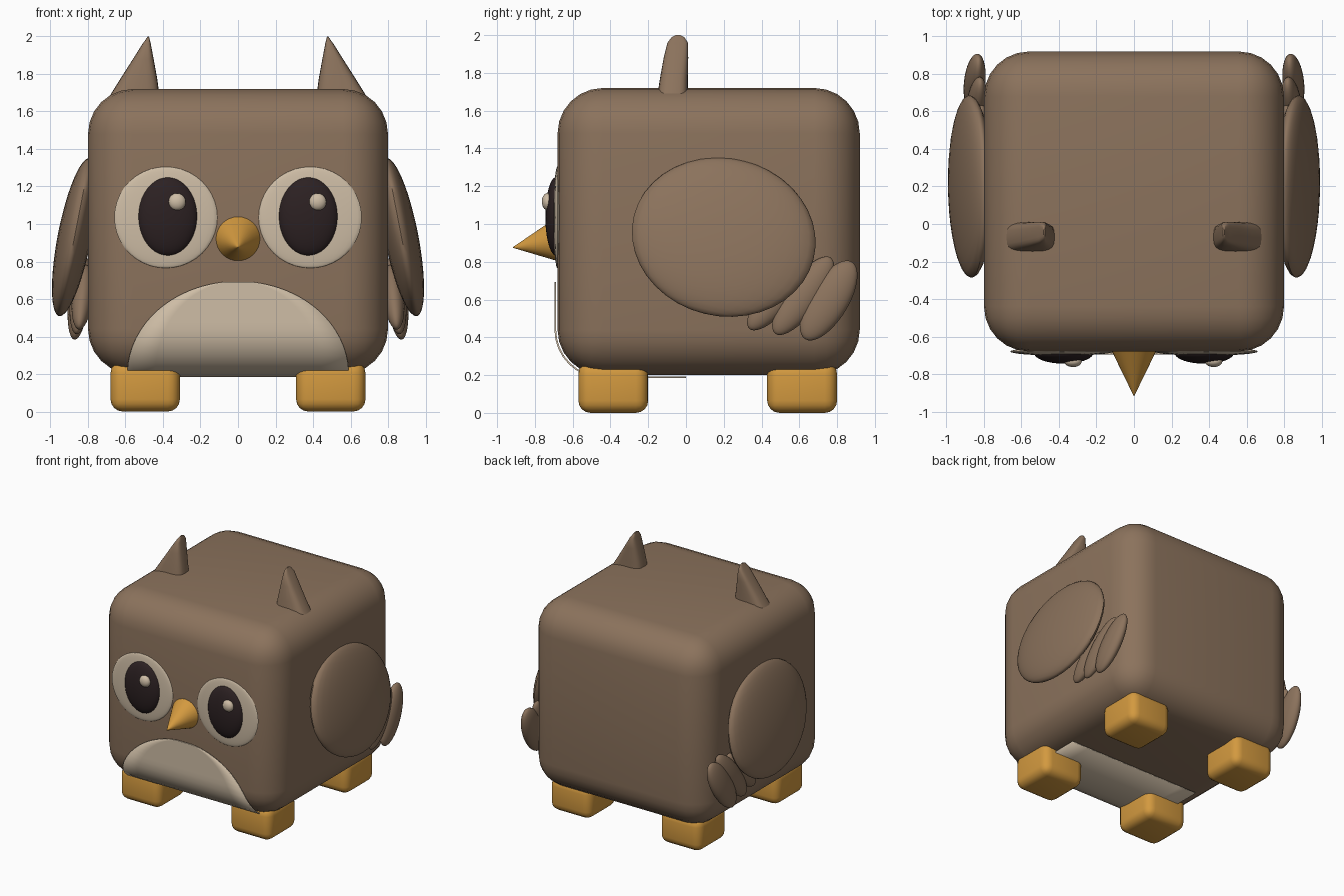
import bpy, bmesh, math
from mathutils import Matrix, Vector, Euler

cube = bpy.data.objects.get("Cube")
if cube:
    bpy.data.objects.remove(cube, do_unlink=True)


def material(name, rgb):
    m = bpy.data.materials.new(name)
    m.use_nodes = True
    m.diffuse_color = (*rgb, 1)
    m.node_tree.nodes["Principled BSDF"].inputs["Base Color"].default_value = (*rgb, 1)
    return m


BROWN = material("brown", (0.26, 0.17, 0.108))
CREAM = material("cream", (0.62, 0.51, 0.38))
ORANGE = material("orange", (0.65, 0.32, 0.05))
DARK = material("dark brown", (0.025, 0.015, 0.016))


def finish(name, bm, mat, angle=50):
    bmesh.ops.recalc_face_normals(bm, faces=bm.faces)
    mesh = bpy.data.meshes.new(name)
    bm.to_mesh(mesh)
    bm.free()
    mesh.materials.append(mat)
    ob = bpy.data.objects.new(name, mesh)
    bpy.context.collection.objects.link(ob)
    bpy.ops.object.select_all(action='DESELECT')
    ob.select_set(True)
    bpy.context.view_layer.objects.active = ob
    bpy.ops.object.shade_smooth_by_angle(angle=math.radians(angle))
    return ob


def rounded_box(name, lo, hi, radius, segments, mat):
    lo, hi = Vector(lo), Vector(hi)
    bm = bmesh.new()
    bmesh.ops.create_cube(bm, size=1, matrix=Matrix.LocRotScale((lo + hi) / 2, None, hi - lo))
    bmesh.ops.bevel(bm, geom=bm.edges[:], offset=radius, segments=segments,
                    profile=0.5, affect='EDGES')
    return finish(name, bm, mat)


def ellipsoid(name, loc, radii, mat, rot=(0, 0, 0)):
    bm = bmesh.new()
    r = Euler([math.radians(a) for a in rot])
    bmesh.ops.create_uvsphere(bm, u_segments=32, v_segments=20, radius=1,
                              matrix=Matrix.LocRotScale(loc, r, radii))
    return finish(name, bm, mat)


def loft(name, rings, mat):
    bm = bmesh.new()
    loops = [[bm.verts.new(p) for p in ring] for ring in rings]
    n = len(loops[0])
    for a, b in zip(loops, loops[1:]):
        for i in range(n):
            j = (i + 1) % n
            bm.faces.new((a[i], a[j], b[j], b[i]))
    bm.faces.new(loops[0])
    bm.faces.new(loops[-1])
    return finish(name, bm, mat)


def tuft_ring(side, x0, x1, y0, y1, z, n=24):
    # Rounded rectangle cross-section
    ring = []
    for i in range(n):
        a = math.tau * i / n
        c, s = math.cos(a), math.sin(a)
        u = math.copysign(abs(c) ** 0.6, c)
        v = math.copysign(abs(s) ** 0.6, s)
        ring.append((side * ((x0 + x1) / 2 + u * (x1 - x0) / 2),
                     (y0 + y1) / 2 + v * (y1 - y0) / 2, z))
    return ring


# Body
FRONT, BOTTOM, ROUND = -0.68, 0.2, 0.24
rounded_box("body", (-0.8, FRONT, BOTTOM), (0.8, 0.92, 1.72), ROUND, 6, BROWN)

# Belly patch: follows the front face, the lower rounding and the underside
lift = 0.012
path = [(FRONT - lift, 0.692 - 0.252 * (i / 14) ** 2) for i in range(15)]
for i in range(1, 9):
    a = math.pi / 2 * i / 8
    path.append((FRONT + ROUND - (ROUND + lift) * math.cos(a),
                 BOTTOM + ROUND - (ROUND + lift) * math.sin(a)))
path.append((0, BOTTOM - lift))
bm = bmesh.new()
rows = []
for y, z in path:
    t = min(1, max(0, (z - BOTTOM) / 0.495))
    w = 0.59 * math.sqrt(1 - t * t)
    rows.append([bm.verts.new((w * k / 4, y, z)) for k in range(-4, 5)])
for a, b in zip(rows, rows[1:]):
    for k in range(8):
        bm.faces.new((a[k], b[k], b[k + 1], a[k + 1]))
belly = finish("belly_patch", bm, CREAM)
solid = belly.modifiers.new("thickness", 'SOLIDIFY')
solid.thickness = 0.009
solid.offset = 0

# Beak: cone tipped slightly downward
base = [(0.127 * math.cos(math.tau * i / 32), -0.66,
         0.925 + 0.127 * math.sin(math.tau * i / 32)) for i in range(32)]
tip = Vector((0, -0.92, 0.875))
loft("beak", [[Vector(p).lerp(tip, f) for p in base] for f in (0, 0.35, 0.7, 0.985)], ORANGE)

for side, label in ((1, "left"), (-1, "right")):
    # Eyes, with both highlights on the same side
    ellipsoid(label + "_eye_white", (0.385 * side, -0.68, 1.035), (0.275, 0.022, 0.27), CREAM)
    ellipsoid(label + "_pupil", (0.375 * side, -0.685, 1.04), (0.16, 0.06, 0.21), DARK)
    ellipsoid(label + "_eye_highlight", (0.375 * side + 0.05, -0.733, 1.118),
              (0.046, 0.03, 0.046), CREAM)

    # Head tufts
    loft(label + "_tuft", [tuft_ring(side, *r) for r in (
        (0.42, 0.68, -0.15, 0.01, 1.69),
        (0.43, 0.63, -0.138, 0.01, 1.77),
        (0.45, 0.56, -0.118, 0.012, 1.88),
        (0.465, 0.51, -0.098, 0.01, 1.96),
        (0.472, 0.488, -0.075, -0.01, 1.99),
        (0.475, 0.483, -0.055, -0.03, 2.0))], BROWN)

    # Wing and trailing feathers
    ellipsoid(label + "_wing", (0.872 * side, 0.2, 0.93), (0.09, 0.49, 0.425), BROWN,
              (-14, -11 * side, 0))
    for i, (y, z, length, width) in enumerate((
            (0.755, 0.595, 0.24, 0.105), (0.62, 0.62, 0.25, 0.09), (0.48, 0.61, 0.22, 0.08))):
        ellipsoid(f"{label}_feather_{i + 1}", ((0.85 - 0.01 * i) * side, y, z),
                  (0.055, width, length), BROWN, (-31 - 5 * i, -6 * side, 0))

    # Feet
    for end, y in (("front", -0.385), ("back", 0.615)):
        rounded_box(f"{label}_{end}_foot", (0.495 * side - 0.185, y - 0.185, 0),
                    (0.495 * side + 0.185, y + 0.185, 0.27), 0.065, 4, ORANGE)
